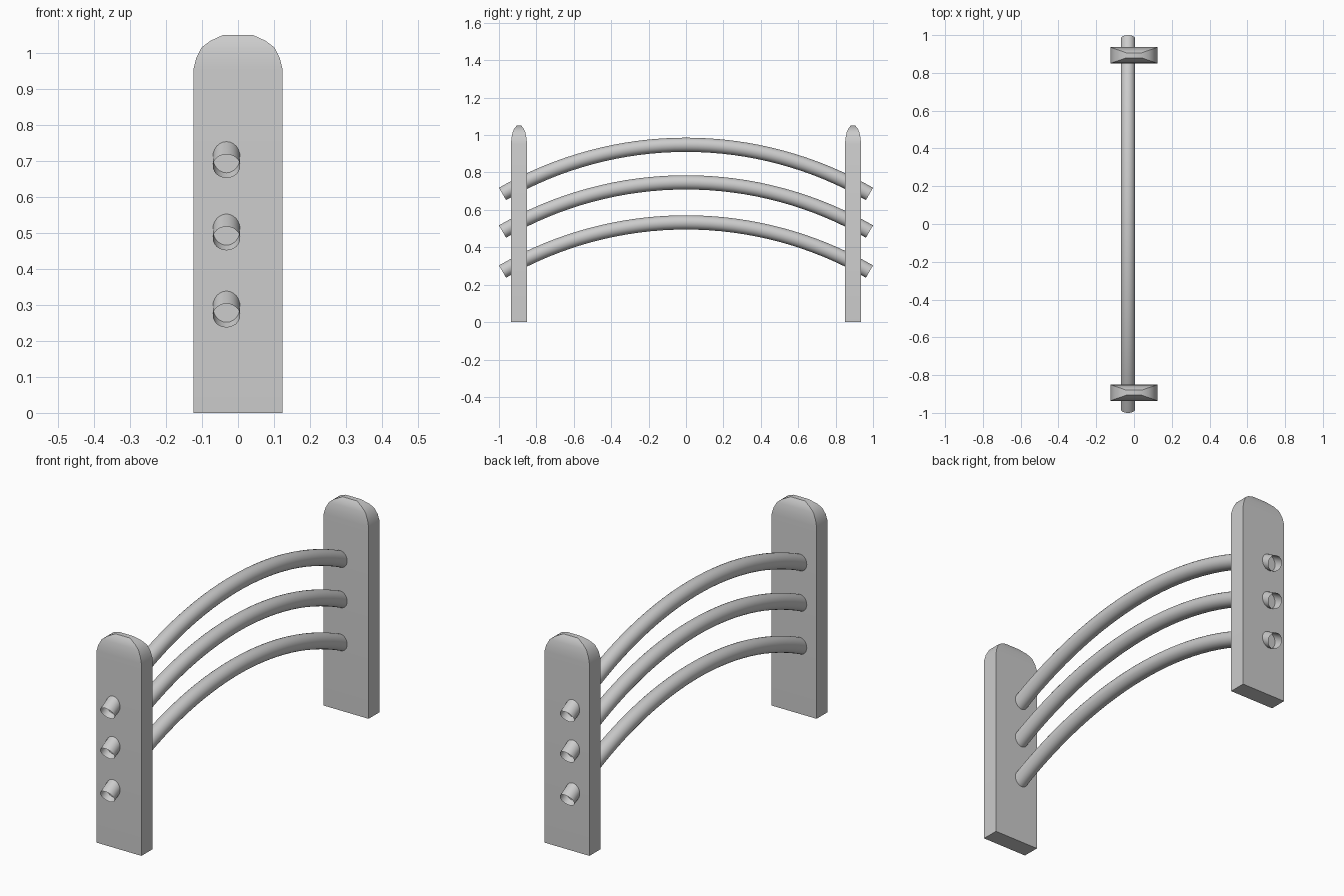
import bpy, bmesh
from math import sin, cos, tau, radians

if "Cube" in bpy.data.objects:
    bpy.data.objects.remove(bpy.data.objects["Cube"], do_unlink=True)

grey = bpy.data.materials.new("light grey")
grey.use_nodes = True
grey.diffuse_color = (0.6, 0.6, 0.6, 1)
grey.node_tree.nodes["Principled BSDF"].inputs["Base Color"].default_value = (0.6, 0.6, 0.6, 1)


def loft(name, rings, capped):
    """Skin a list of closed rings, with or without end caps."""
    bm = bmesh.new()
    loops = [[bm.verts.new(p) for p in ring] for ring in rings]
    for a, b in zip(loops, loops[1:]):
        for i in range(len(a)):
            j = (i + 1) % len(a)
            bm.faces.new((a[i], a[j], b[j], b[i]))
    if capped:
        bm.faces.new(loops[0][::-1])
        bm.faces.new(loops[-1])
    bmesh.ops.recalc_face_normals(bm, faces=bm.faces)
    mesh = bpy.data.meshes.new(name)
    bm.to_mesh(mesh)
    bm.free()
    mesh.materials.append(grey)
    obj = bpy.data.objects.new(name, mesh)
    bpy.context.collection.objects.link(obj)
    bpy.ops.object.select_all(action='DESELECT')
    obj.select_set(True)
    bpy.context.view_layer.objects.active = obj
    bpy.ops.object.shade_smooth_by_angle(angle=radians(30))
    return obj


# Posts: flat boards whose tops narrow in width and thickness
sections = [(0, 0.124, 0.043), (0.953, 0.124, 0.043), (0.985, 0.116, 0.040),
            (1.015, 0.101, 0.034), (1.033, 0.077, 0.026), (1.05, 0.04, 0.013)]
for name, y in (("front_post", -0.893), ("back_post", 0.893)):
    rings = [[(sx * w, y + sy * t, z)
              for sx, sy in ((-1, -1), (1, -1), (1, 1), (-1, 1))]
             for z, w, t in sections]
    loft(name, rings, True)

# Rails: open arched tubes passing through both posts
ARC, TUBE, OFFSET = 1.962, 0.038, -0.032
STEPS, SIDES = 32, 24
for name, crown in (("lower_rail", 0.533), ("middle_rail", 0.747), ("upper_rail", 0.948)):
    rings = []
    for s in range(STEPS + 1):
        a = radians(30) * (2 * s / STEPS - 1)
        ring = []
        for k in range(SIDES):
            b = tau * k / SIDES
            r = ARC + TUBE * sin(b)
            ring.append((OFFSET + TUBE * cos(b), r * sin(a), crown - ARC + r * cos(a)))
        rings.append(ring)
    loft(name, rings, False)
